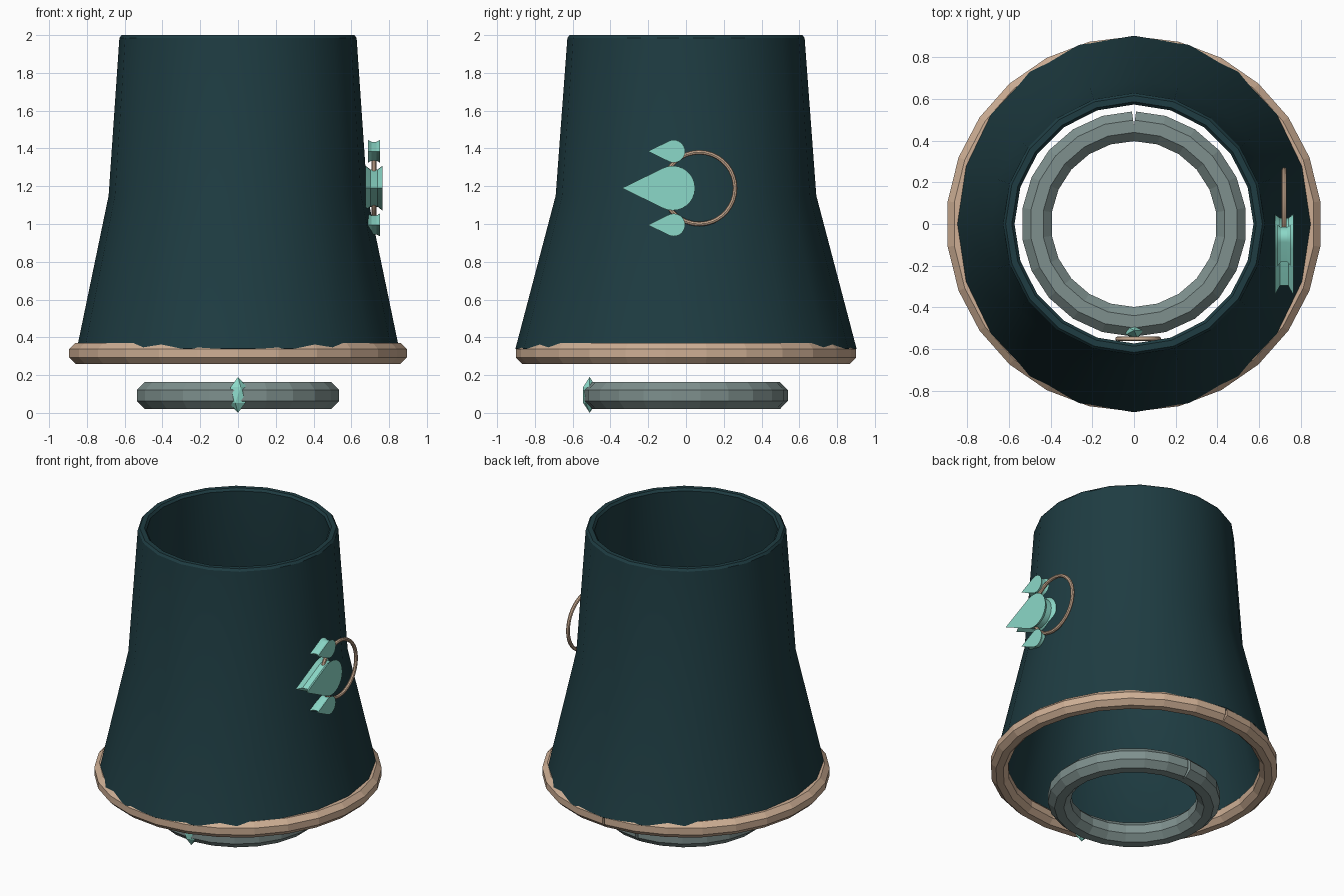
import bpy, bmesh
from math import sin, cos, pi, radians
from mathutils import Vector, Matrix

if "Cube" in bpy.data.objects:
    bpy.data.objects.remove(bpy.data.objects["Cube"])


def mat(name, rgb):
    m = bpy.data.materials.new(name)
    m.diffuse_color = (*rgb, 1)
    m.use_nodes = True
    m.node_tree.nodes["Principled BSDF"].inputs["Base Color"].default_value = m.diffuse_color
    return m


CLOTH = mat("dark_teal", (0.013, 0.045, 0.054))
TAN = mat("tan", (0.62, 0.43, 0.30))
MINT = mat("mint", (0.26, 0.69, 0.58))
GREY = mat("grey_green", (0.21, 0.28, 0.27))


def loft(name, loops, material, close_loop=True, close_stack=False, caps=False, smooth=None):
    """Skin a stack of equal-length point loops."""
    bm = bmesh.new()
    rows = [[bm.verts.new(p) for p in lp] for lp in loops]
    n, m = len(rows[0]), len(rows)
    for i in range(m if close_stack else m - 1):
        a, b = rows[i], rows[(i + 1) % m]
        for j in range(n if close_loop else n - 1):
            k = (j + 1) % n
            bm.faces.new((a[j], a[k], b[k], b[j]))
    if caps:
        bm.faces.new(rows[0][::-1])
        bm.faces.new(rows[-1])
    bmesh.ops.recalc_face_normals(bm, faces=bm.faces)
    me = bpy.data.meshes.new(name)
    bm.to_mesh(me)
    bm.free()
    me.materials.append(material)
    ob = bpy.data.objects.new(name, me)
    bpy.context.collection.objects.link(ob)
    if smooth:
        bpy.context.view_layer.objects.active = ob
        ob.select_set(True)
        bpy.ops.object.shade_smooth_by_angle(angle=radians(smooth))
        ob.select_set(False)
    return ob


def split_ring(name, radius, z, half, n, material):
    """Octagonal bar bent to a ring, its two square-cut ends meeting at the back."""
    r = half / cos(pi / 8)
    loops = []
    for i in range(n + 1):
        t = pi / 2 + 2 * pi * i / n
        turn = pi / n if i == 0 else -pi / n if i == n else 0
        c = Vector((radius * cos(t), radius * sin(t), z))
        out = Vector((cos(t + turn), sin(t + turn), 0))
        loops.append([c + out * r * cos(a) + Vector((0, 0, r * sin(a)))
                      for a in [pi / 8 + k * pi / 4 for k in range(8)]])
    return loft(name, loops, material, caps=True)


def wire_ring(name, loc, rot, major, minor):
    bpy.ops.mesh.primitive_torus_add(location=loc, rotation=rot, major_radius=major,
                                     minor_radius=minor, major_segments=36, minor_segments=8)
    ob = bpy.context.object
    ob.name = name
    ob.data.materials.append(TAN)
    bpy.ops.object.shade_smooth_by_angle(angle=radians(50))


def gem(name, loc, scale):
    bpy.ops.mesh.primitive_ico_sphere_add(subdivisions=1, radius=1, location=loc)
    ob = bpy.context.object
    ob.name = name
    ob.scale = scale
    ob.data.materials.append(MINT)


def teardrop(name, x, y, z, r, half):
    """Thick drop plate pointing to -y with a groove around its rim."""
    reach = 2.28
    start = pi - math_acos(1 / reach)
    outline = [(-reach, 0)] + [(cos(a), sin(a)) for a in
                               [start - 2 * start * k / 18 for k in range(19)]]
    section = [(-1, 1), (-0.45, 0.84), (0.45, 0.84), (1, 1)]
    loops = [[(x + h * half, y + u * r * s, z + v * r * s) for u, v in outline]
             for h, s in section]
    loft(name, loops, MINT, caps=True, smooth=28)


def math_acos(v):
    from math import acos
    return acos(v)


# sleeve: thick flared tube, oval at the hem
profile = [(0.853, 0.903, 0.34), (0.685, 0.69, 1.15), (0.628, 0.628, 1.985),
           (0.616, 0.616, 2.0), (0.586, 0.586, 2.0), (0.573, 0.573, 1.985),
           (0.63, 0.635, 1.15), (0.798, 0.848, 0.34), (0.808, 0.858, 0.33),
           (0.843, 0.893, 0.33)]
loft("sleeve", [[(rx * cos(2 * pi * k / 20), ry * sin(2 * pi * k / 20), z) for k in range(20)]
                for rx, ry, z in profile], CLOTH, close_stack=True, smooth=32)

# hem trim and lower band
split_ring("hem_trim", 0.845, 0.315, 0.055, 26, TAN)
split_ring("lower_band", 0.469, 0.092, 0.071, 22, GREY)
gem("band_gem", (0, -0.51, 0.095), (0.053, 0.04, 0.095))

# side ornament: wire hoop with three drops
wire_ring("side_hoop", (0.72, 0.07, 1.19), (0, pi / 2, 0), 0.19, 0.012)
teardrop("drop_large", 0.72, -0.07, 1.19, 0.118, 0.044)
for label, dz in (("upper", 0.195), ("lower", -0.195)):
    teardrop("drop_" + label, 0.72, -0.065, 1.19 + dz, 0.06, 0.031)

# small clasp hidden inside the front
wire_ring("inner_clasp", (0.02, -0.55, 1.19), (pi / 2, 0, 0), 0.1, 0.01)
